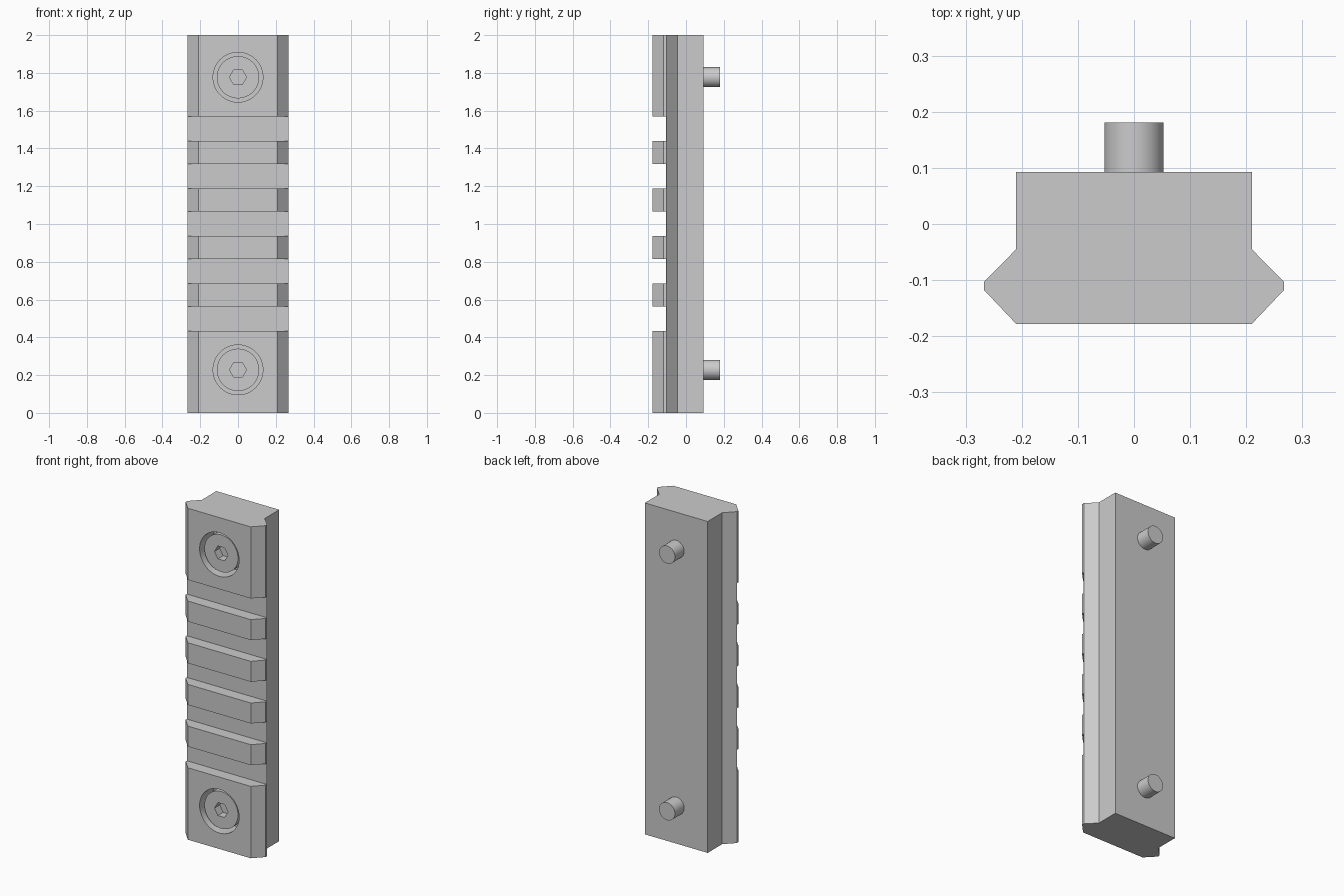
import bpy, bmesh, math
from mathutils import Matrix

if "Cube" in bpy.data.objects:
    bpy.data.objects.remove(bpy.data.objects["Cube"])

SCREW_Z = (0.228, 1.777)


def make_object(name, bm):
    bmesh.ops.recalc_face_normals(bm, faces=bm.faces)
    mesh = bpy.data.meshes.new(name)
    bm.to_mesh(mesh)
    bm.free()
    obj = bpy.data.objects.new(name, mesh)
    bpy.context.collection.objects.link(obj)
    return obj


def lathe(name, profile, z, sides=48, start=0.0):
    """Revolve (radius, y) points about a y-parallel axis at height z."""
    bm = bmesh.new()
    rings = []
    for r, y in profile:
        angles = [start + 2 * math.pi * i / sides for i in range(sides)]
        rings.append([bm.verts.new((r * math.cos(a), y, z + r * math.sin(a))) for a in angles])
    for a, b in zip(rings, rings[1:]):
        for i in range(sides):
            j = (i + 1) % sides
            bm.faces.new((a[i], a[j], b[j], b[i]))
    bm.faces.new(rings[0])
    bm.faces.new(rings[-1])
    return make_object(name, bm)


def box(name, size, center):
    bm = bmesh.new()
    bmesh.ops.create_cube(bm, size=1, matrix=Matrix.Translation(center) @ Matrix.Diagonal((*size, 1)))
    return make_object(name, bm)


def cut(target, cutters):
    """Subtract the cutters, bake the result, and remove the cutters."""
    for c in cutters:
        c.hide_render = True
        m = target.modifiers.new("cut", 'BOOLEAN')
        m.operation, m.solver, m.object = 'DIFFERENCE', 'EXACT', c
    bpy.ops.object.select_all(action='DESELECT')
    bpy.context.view_layer.objects.active = target
    target.select_set(True)
    for m in list(target.modifiers):
        bpy.ops.object.modifier_apply(modifier=m.name)
    bpy.ops.object.shade_smooth_by_angle(angle=math.radians(25))
    for c in cutters:
        bpy.data.objects.remove(c)


# Rail body: mirrored dovetail profile extruded upward
half = [(0.21, 0.093), (0.21, -0.045), (0.267, -0.103), (0.267, -0.118), (0.21, -0.178)]
outline = half + [(-x, y) for x, y in reversed(half)]
bm = bmesh.new()
face = bm.faces.new([bm.verts.new((x, y, 0)) for x, y in outline])
ext = bmesh.ops.extrude_face_region(bm, geom=[face])
bmesh.ops.translate(bm, vec=(0, 0, 2), verts=[v for v in ext["geom"] if isinstance(v, bmesh.types.BMVert)])
rail = make_object("rail_body", bm)

# Five cross slots and two counterbores
cutters = [box("slot_cutter", (0.8, 0.2, 0.128), (0, -0.207, 1.001 + 0.2515 * i)) for i in range(-2, 3)]
cutters += [lathe("counterbore_cutter", [(0.132, -0.25), (0.132, -0.06)], z) for z in SCREW_Z]
cut(rail, cutters)

# Socket head screws with shanks sticking out of the back
for label, z in zip(("lower", "upper"), SCREW_Z):
    screw = lathe(label + "_screw", [(0.112, -0.16), (0.112, -0.055), (0.053, -0.055), (0.053, 0.181)], z)
    cut(screw, [lathe("hex_cutter", [(0.045, -0.25), (0.045, -0.11)], z, sides=6)])
